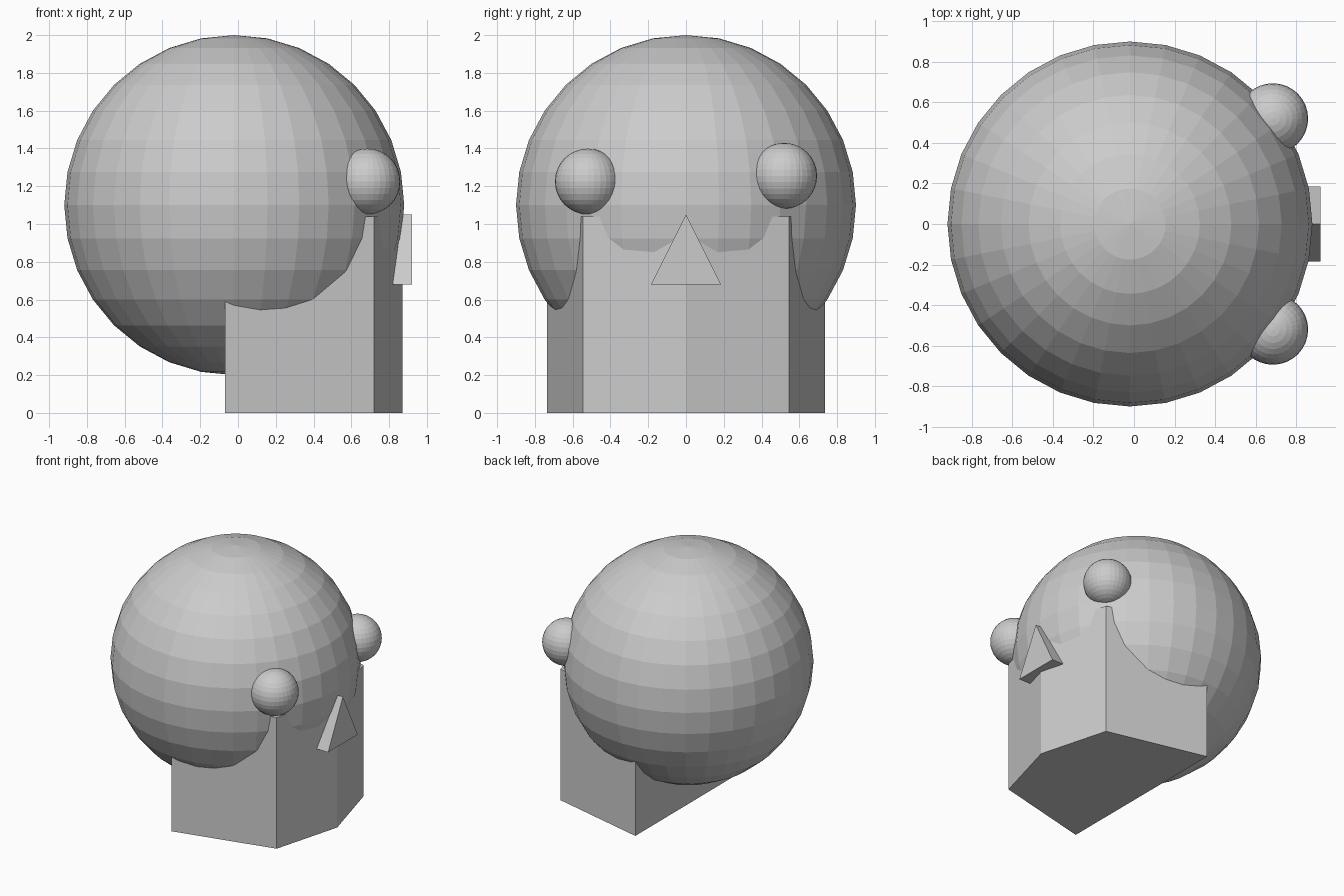
import bpy, bmesh
from mathutils import Vector

if "Cube" in bpy.data.objects:
    bpy.data.objects.remove(bpy.data.objects["Cube"])


def ball(name, centre, radius):
    bpy.ops.mesh.primitive_uv_sphere_add(segments=32, ring_count=16, radius=radius, location=centre)
    bpy.context.object.name = name


def prism(name, profile, offset):
    """Extrude a closed 3D outline along an offset vector."""
    bm = bmesh.new()
    base = bm.faces.new([bm.verts.new(p) for p in profile])
    top = bmesh.ops.extrude_face_region(bm, geom=[base], use_keep_orig=True)
    verts = [g for g in top["geom"] if isinstance(g, bmesh.types.BMVert)]
    bmesh.ops.translate(bm, verts=verts, vec=Vector(offset))
    bmesh.ops.recalc_face_normals(bm, faces=bm.faces)
    mesh = bpy.data.meshes.new(name)
    bm.to_mesh(mesh)
    bm.free()
    bpy.context.collection.objects.link(bpy.data.objects.new(name, mesh))


# Large faceted skull
ball("skull", (-0.02, 0, 1.1), 0.9)

# Five-sided jaw block with a central front ridge
prism("jaw",
      [(-0.07, -0.735, 0), (0.72, -0.545, 0), (0.87, 0, 0), (0.72, 0.545, 0), (-0.07, 0.735, 0)],
      (0, 0, 1.04))

# Eyes, one slightly higher than the other
ball("eye_right", (0.685, -0.52, 1.225), 0.174)
ball("eye_left", (0.685, 0.52, 1.255), 0.174)

# Triangular nose facing +x
prism("nose", [(0.80, -0.185, 0.68), (0.80, 0.185, 0.68), (0.80, 0, 1.05)], (0.12, 0, 0))
